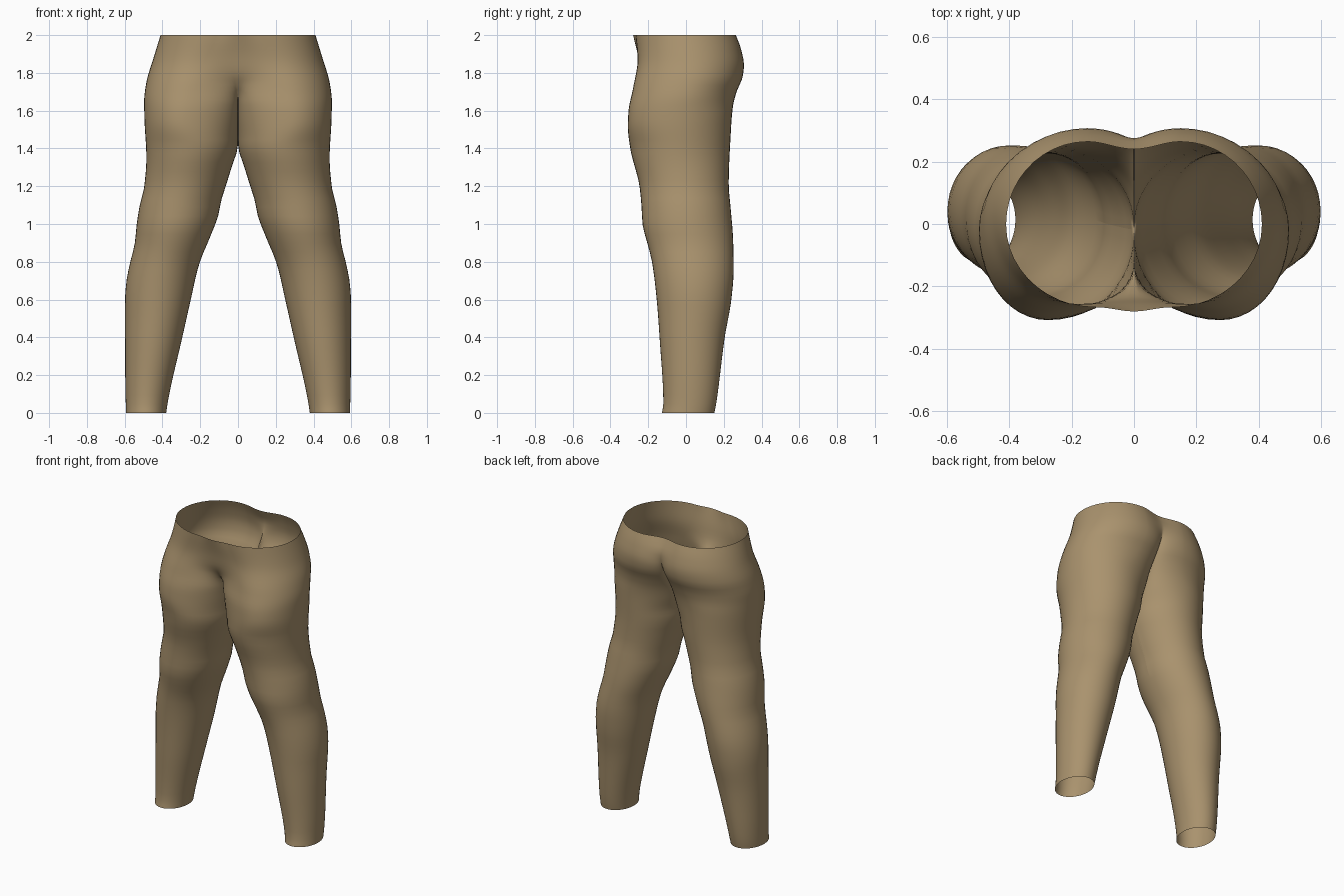
import bpy, bmesh, math

if "Cube" in bpy.data.objects:
    bpy.data.objects.remove(bpy.data.objects["Cube"])

# Measurement tracks along the height: (z, value)
OUTER = [(0, .593), (.2, .597), (.6, .598), (.7, .59), (.8, .57), (.9, .546), (1, .536), (1.1, .52),
         (1.2, .496), (1.35, .485), (1.55, .495), (1.65, .497), (1.75, .485), (1.87, .45), (2, .41)]
INNER = [(0, .38), (.05, .373), (.4, .295), (.6, .25), (.78, .208), (.95, .14), (1.05, .103), (1.12, .09),
         (1.2, .065), (1.3, .034), (1.42, 0), (2, 0)]
FRONT = [(0, -.127), (.05, -.12), (.4, -.14), (.6, -.155), (.8, -.18), (.9, -.205), (1, -.23), (1.1, -.236),
         (1.2, -.246), (1.4, -.295), (1.52, -.308), (1.6, -.304), (1.72, -.28), (1.87, -.256), (2, -.267)]
BACK = [(0, .15), (.05, .16), (.4, .205), (.6, .24), (.75, .252), (.9, .25), (1.1, .235), (1.2, .226),
        (1.5, .238), (1.62, .248), (1.7, .268), (1.78, .3), (1.84, .307), (1.93, .29), (2, .264)]
# Centre seam depth: front and back part company at the crotch
SEAM_F = [(0, .015), (.6, .04), (1, .01), (1.42, -.02), (1.55, -.08), (1.66, -.13), (1.72, -.19),
          (1.8, -.237), (1.9, -.256), (2, -.28)]
SEAM_B = [(0, .015), (.6, .04), (1, .01), (1.42, -.02), (1.55, .07), (1.65, .13), (1.75, .205),
          (1.84, .265), (1.9, .275), (2, .24)]
# Sideways place of the fullest point above the crotch
PEAK_F = [(1.42, .243), (1.55, .28), (1.7, .26), (1.85, .2), (2, .12)]
PEAK_B = [(1.42, .243), (1.55, .235), (1.7, .18), (1.85, .15), (2, .15)]
# 0 = round leg against leg, 1 = smooth across the middle
BLEND_F = [(0, 0), (1.64, 0), (1.82, 1), (2, 1)]
BLEND_B = [(0, 0), (1.75, 0), (1.92, .8), (2, 1)]


def at(track, z):
    """Smooth value of a track at height z, without overshoot."""
    n = len(track)
    sec = [(track[i + 1][1] - track[i][1]) / (track[i + 1][0] - track[i][0]) for i in range(n - 1)]

    def slope(i):
        if i == 0 or i == n - 1:
            return sec[min(i, n - 2)]
        a, b = sec[i - 1], sec[i]
        return 0 if a * b <= 0 else 2 * a * b / (a + b)

    i = max(k for k in range(n - 1) if k == 0 or track[k][0] <= z)
    (z0, v0), (z1, v1) = track[i], track[i + 1]
    h = z1 - z0
    t = min(max((z - z0) / h, 0), 1)
    return (v0 * (1 + 2 * t) * (1 - t) ** 2 + v1 * t * t * (3 - 2 * t)
            + h * t * (1 - t) * (slope(i) * (1 - t) - slope(i + 1) * t))


Q = 11  # points per quarter of a ring


def ring(z):
    xo, xi = at(OUTER, z), max(0, at(INNER, z))
    yf, yb = at(FRONT, z), at(BACK, z)
    mid = (yf + yb) / 2

    def half(y, seam, peak, blend):
        """Seam -> fullest point -> outer side."""
        pts = []
        for k in range(Q):
            th = math.pi / 2 * (1 - k / Q)
            fx = (1 - blend) * math.sin(th) + blend * th / (math.pi / 2)
            fy = (1 - blend) * math.cos(th) + blend * math.cos(th) ** 2
            pts.append((peak - (peak - xi) * fx, seam + (y - seam) * fy, z))
        for k in range(Q + 1):
            th = math.pi / 2 * k / Q
            pts.append((peak + (xo - peak) * math.sin(th), mid + (y - mid) * math.cos(th), z))
        return pts

    leg_mid = (xo + xi) / 2
    pf = at(PEAK_F, z) if z > 1.42 else leg_mid
    pb = at(PEAK_B, z) if z > 1.42 else leg_mid
    f = half(yf, at(SEAM_F, z), pf, at(BLEND_F, z))
    b = half(yb, at(SEAM_B, z), pb, at(BLEND_B, z))
    return f + b[-2::-1]


# One leg with its half of the hips, lofted from ankle to waist
levels = [0, .02] + [1.42 * k / 30 for k in range(1, 31)] + [1.42 + .58 * k / 22 for k in range(1, 23)]
bm = bmesh.new()
rows = [[bm.verts.new(p) for p in ring(z)] for z in levels]
for lo, hi in zip(rows, rows[1:]):
    for k in range(len(lo) - 1):
        bm.faces.new((lo[k], lo[k + 1], hi[k + 1], hi[k]))
bmesh.ops.remove_doubles(bm, verts=bm.verts[:], dist=1e-4)
for f in bm.faces:
    f.smooth = True
mesh = bpy.data.meshes.new("trousers")
bm.to_mesh(mesh)
bm.free()

tan = bpy.data.materials.new("tan_cloth")
tan.diffuse_color = (.40, .29, .155, 1)
tan.use_nodes = True
tan.node_tree.nodes["Principled BSDF"].inputs["Base Color"].default_value = tan.diffuse_color
mesh.materials.append(tan)
trousers = bpy.data.objects.new("trousers", mesh)
bpy.context.collection.objects.link(trousers)

# Other leg
mirror = trousers.modifiers.new("other_leg", 'MIRROR')
mirror.use_axis[0] = True
mirror.merge_threshold = .0005
